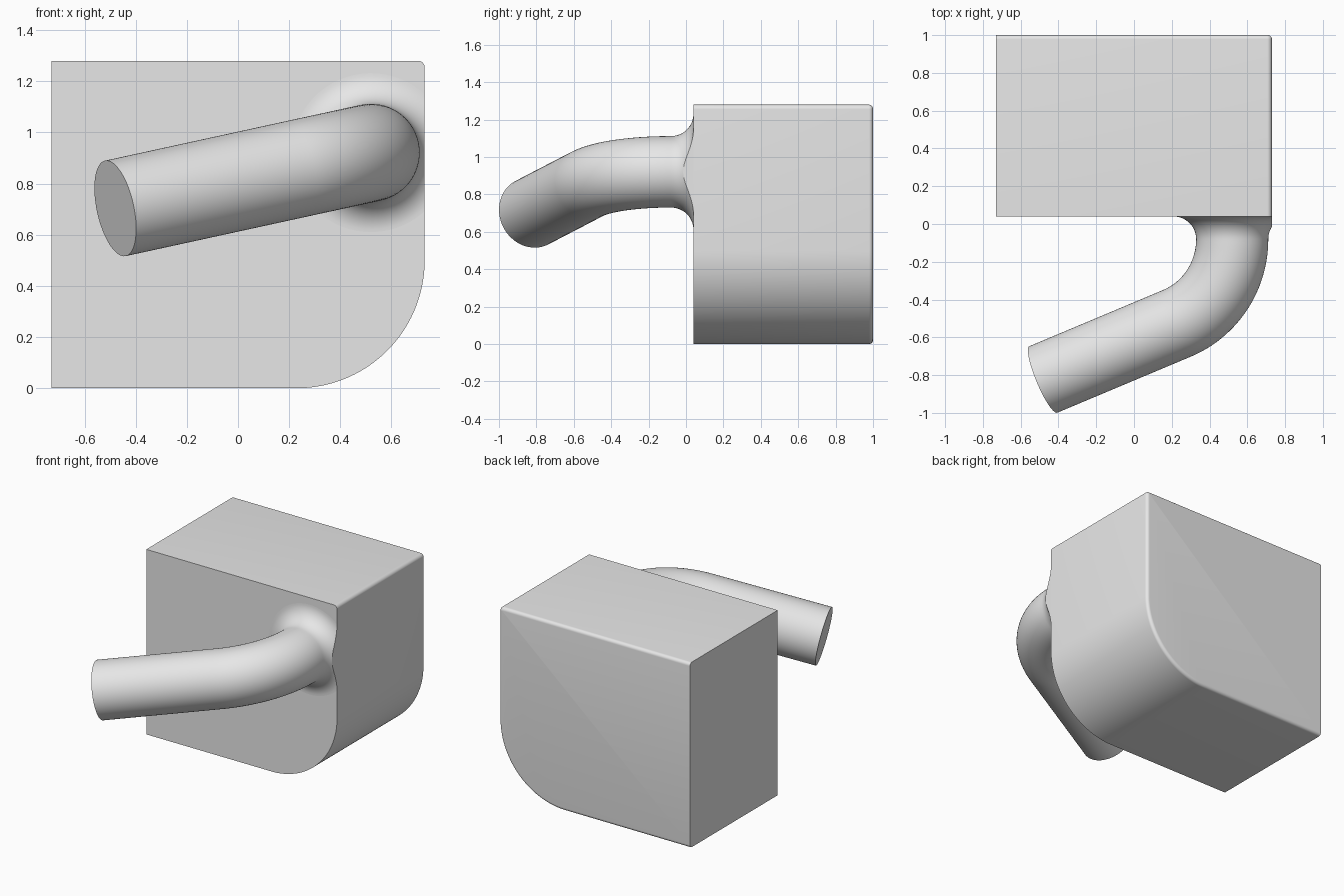
import bpy
import bmesh
from math import sin, cos, pi, tan
from mathutils import Vector

cube = bpy.data.objects.get("Cube")
if cube:
    bpy.data.objects.remove(cube, do_unlink=True)

grey = bpy.data.materials.new("plain_grey")
grey.use_nodes = True
GREY = (0.8, 0.8, 0.8, 1.0)
grey.diffuse_color = GREY
grey.node_tree.nodes["Principled BSDF"].inputs["Base Color"].default_value = GREY

HALF, TOP, FRONT, BACK = 0.73, 1.28, 0.04, 1.0


def loft(rings):
    """Closed solid through a list of point rings, capped at both ends."""
    bm = bmesh.new()
    loops = [[bm.verts.new(p) for p in ring] for ring in rings]
    for a, b in zip(loops, loops[1:]):
        for i in range(len(a)):
            j = (i + 1) % len(a)
            bm.faces.new((a[i], a[j], b[j], b[i]))
    bm.faces.new(loops[0])
    bm.faces.new(loops[-1])
    return bm


def finish(bm, name):
    bmesh.ops.recalc_face_normals(bm, faces=bm.faces[:])
    mesh = bpy.data.meshes.new(name)
    bm.to_mesh(mesh)
    bm.free()
    mesh.materials.append(grey)
    obj = bpy.data.objects.new(name, mesh)
    bpy.context.collection.objects.link(obj)
    bpy.ops.object.select_all(action='DESELECT')
    obj.select_set(True)
    bpy.context.view_layer.objects.active = obj
    bpy.ops.object.shade_smooth_by_angle(angle=pi / 6)
    return obj


# Block: profile with one large and one small rounded corner
def block_ring(y, inset):
    pts = [Vector((-HALF, y, TOP - inset))]
    for radius, cz, start, steps in ((0.025, TOP - 0.025, pi / 2, 8),
                                     (0.5, 0.5, 0, 40)):
        for k in range(steps + 1):
            a = start - pi / 2 * k / steps
            r = radius - inset
            pts.append(Vector((HALF - radius + r * cos(a), y, cz + r * sin(a))))
    pts.append(Vector((-HALF, y, inset)))
    return pts


EDGE = 0.022
rings = [block_ring(FRONT, 0)]
for k in range(7):
    a = pi / 2 * k / 6
    rings.append(block_ring(BACK - EDGE + EDGE * sin(a), EDGE * (1 - cos(a))))
finish(loft(rings), "block")

# Bent pipe: flared root, circular bend, straight run
RADIUS, FILLET, REACH = 0.191, 0.12, 0.323
corner = Vector((0.52, -0.403, 0.921))
end = Vector((-0.48, -0.823, 0.703))
t0 = Vector((0, -1, 0))
run = (end - corner).normalized()
side = (run - t0 * run.dot(t0)).normalized()
axis = t0.cross(side)
angle = t0.angle(run)
bend = REACH / tan(angle / 2)
start = corner - t0 * REACH


def pipe_ring(centre, a, r):
    u = side * cos(a) - t0 * sin(a)
    n = 64
    return [centre + r * (u * cos(2 * pi * k / n) + axis * sin(2 * pi * k / n))
            for k in range(n)]


rings = []
for k in range(16):
    t = pi / 2 * (1 - k / 16)
    y = FRONT - FILLET + FILLET * sin(t)
    rings.append(pipe_ring(Vector((corner.x, y, corner.z)), 0,
                           RADIUS + FILLET * (1 - cos(t))))
for k in range(33):
    a = angle * k / 32
    rings.append(pipe_ring(start + bend * (t0 * sin(a) + side * (1 - cos(a))),
                           a, RADIUS))
rings.append(pipe_ring(end, angle, RADIUS))
pipe = loft(rings)

# Trim the flare flush with the side of the block
cut = bmesh.ops.bisect_plane(pipe, geom=pipe.verts[:] + pipe.edges[:] + pipe.faces[:],
                             plane_co=(HALF, 0, 0), plane_no=(1, 0, 0),
                             clear_outer=True)
edges = [e for e in cut["geom_cut"] if isinstance(e, bmesh.types.BMEdge)]
bmesh.ops.holes_fill(pipe, edges=edges, sides=0)
finish(pipe, "bent_pipe")
